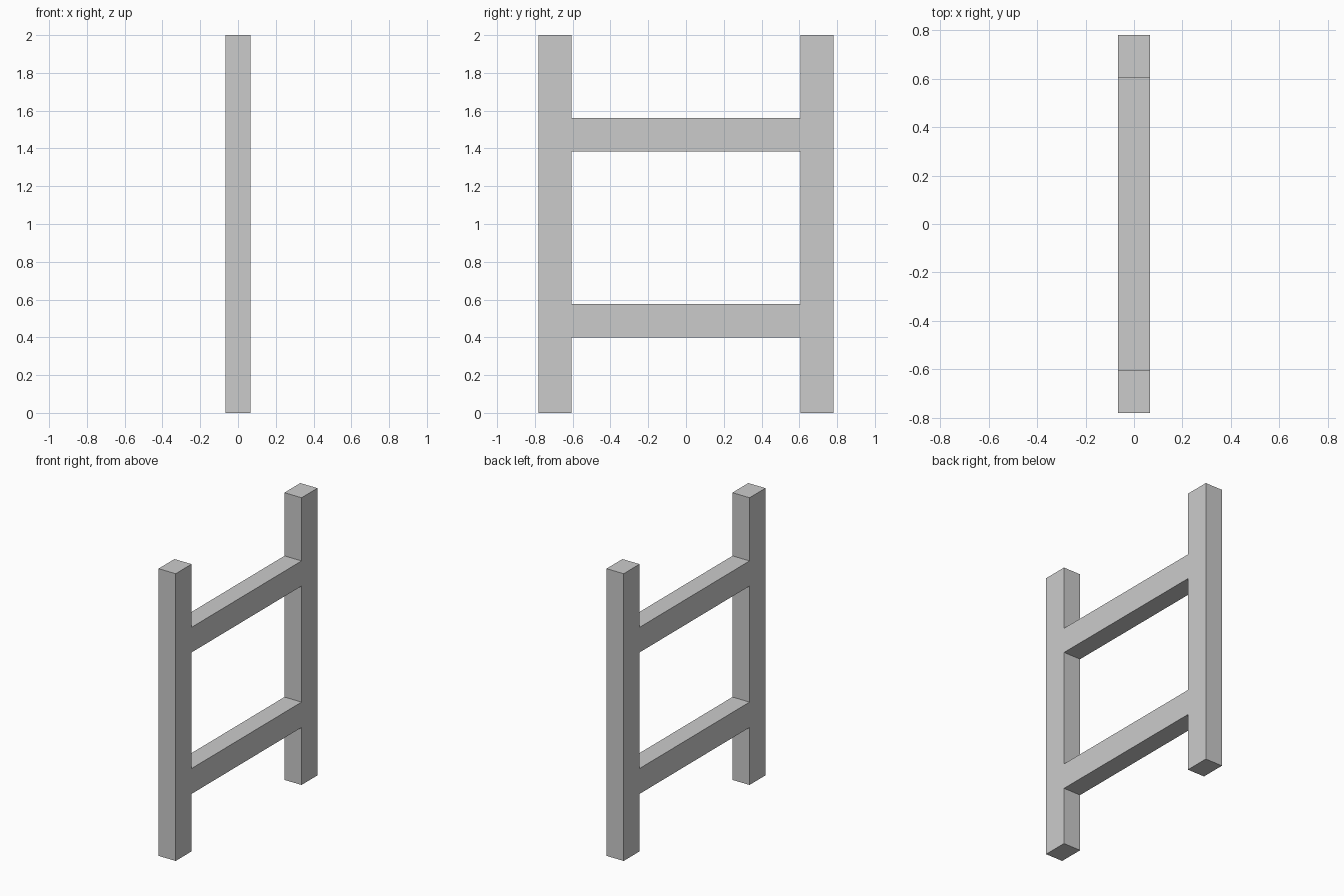
import bpy
import bmesh

cube = bpy.data.objects.get("Cube")
if cube:
    bpy.data.objects.remove(cube, do_unlink=True)

# Plain grey for the whole frame
grey = bpy.data.materials.new("plain grey")
grey.use_nodes = True
colour = (0.6, 0.6, 0.6, 1)
grey.diffuse_color = colour
grey.node_tree.nodes["Principled BSDF"].inputs["Base Color"].default_value = colour

# Frame layout: post edges along y, rail edges along z
HALF_DEPTH = 0.066
post_edges = [-0.78, -0.605, 0.605, 0.78]
rail_edges = [0, 0.4, 0.577, 1.385, 1.56, 2]

# Side profile: two posts joined flush by two rails
bm = bmesh.new()
grid = [[bm.verts.new((-HALF_DEPTH, y, z)) for z in rail_edges] for y in post_edges]
for col in range(len(post_edges) - 1):
    for row in range(len(rail_edges) - 1):
        is_post = col != 1
        is_rail = row % 2 == 1
        if is_post or is_rail:
            bm.faces.new((grid[col][row], grid[col + 1][row],
                          grid[col + 1][row + 1], grid[col][row + 1]))

# Thicken the profile into one seamless solid
result = bmesh.ops.extrude_face_region(bm, geom=bm.faces[:], use_keep_orig=True)
moved = [v for v in result["geom"] if isinstance(v, bmesh.types.BMVert)]
bmesh.ops.translate(bm, verts=moved, vec=(2 * HALF_DEPTH, 0, 0))
bmesh.ops.recalc_face_normals(bm, faces=bm.faces[:])

mesh = bpy.data.meshes.new("ladder_frame")
bm.to_mesh(mesh)
bm.free()
mesh.materials.append(grey)
frame = bpy.data.objects.new("ladder_frame", mesh)
bpy.context.collection.objects.link(frame)
